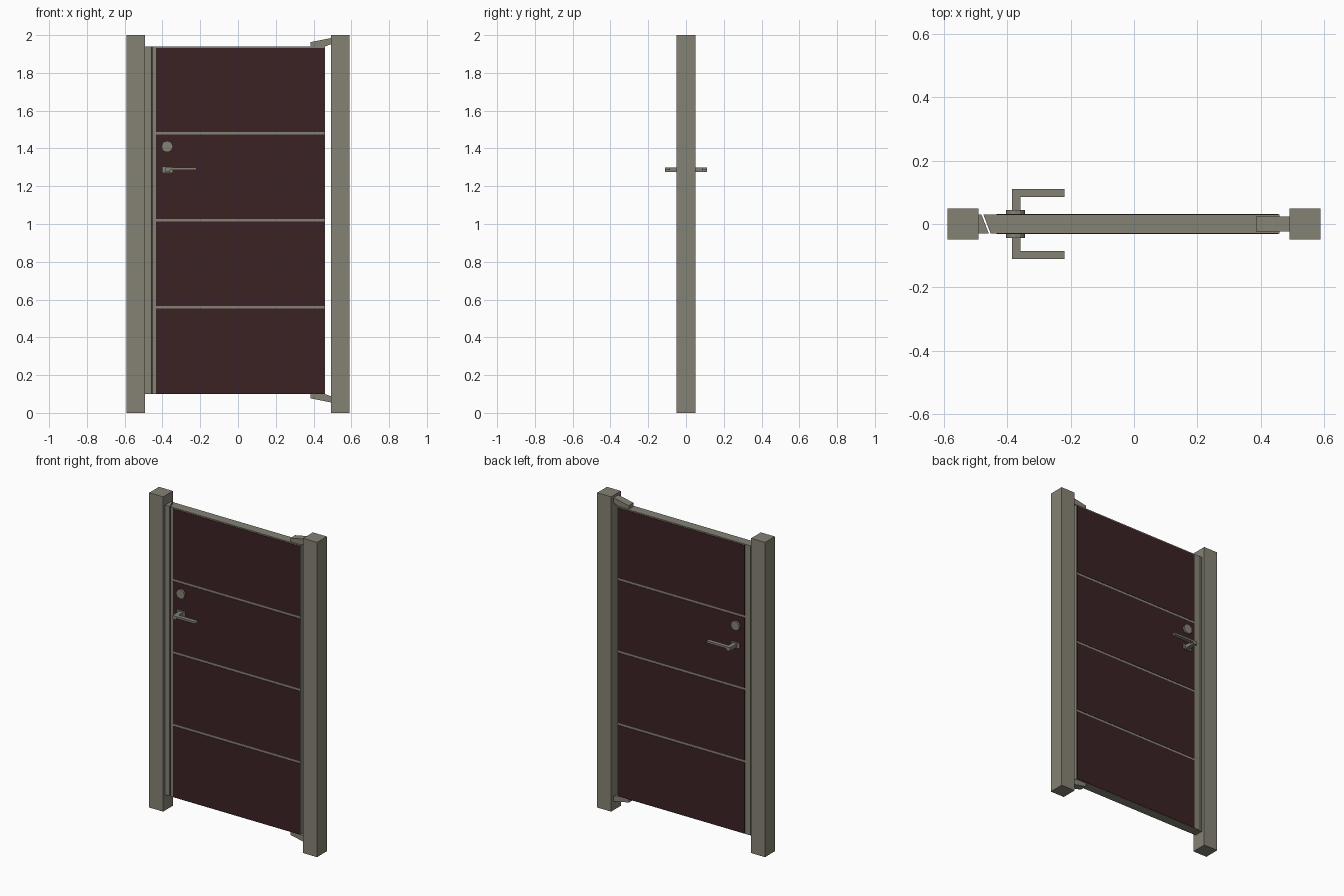
import bpy
import math

cube = bpy.data.objects.get("Cube")
if cube:
    bpy.data.objects.remove(cube, do_unlink=True)


def material(name, rgb):
    m = bpy.data.materials.new(name)
    m.use_nodes = True
    m.diffuse_color = (*rgb, 1)
    m.node_tree.nodes["Principled BSDF"].inputs["Base Color"].default_value = (*rgb, 1)
    return m


GREY = material("warm_grey_metal", (0.235, 0.225, 0.178))
BROWN = material("dark_brown_panel", (0.044, 0.016, 0.017))


def prism(name, outline, lo, hi, axis, mat):
    """Extrude an outline along axis 'z' (x, y points) or 'y' (x, z points)."""
    def place(p, h):
        return (p[0], p[1], h) if axis == "z" else (p[0], h, p[1])
    n = len(outline)
    verts = [place(p, h) for h in (lo, hi) for p in outline]
    faces = [tuple(range(n))[::-1], tuple(range(n, 2 * n))]
    faces += [(i, (i + 1) % n, (i + 1) % n + n, i + n) for i in range(n)]
    if axis == "y":
        faces = [f[::-1] for f in faces]
    mesh = bpy.data.meshes.new(name)
    mesh.from_pydata(verts, [], faces)
    mesh.materials.append(mat)
    obj = bpy.data.objects.new(name, mesh)
    bpy.context.collection.objects.link(obj)
    return obj


def box(name, x, y, z, mat=GREY):
    outline = [(x[0], y[0]), (x[1], y[0]), (x[1], y[1]), (x[0], y[1])]
    return prism(name, outline, z[0], z[1], "z", mat)


BOTTOM, TOP = 0.10, 1.94
HALF = 0.03

# Posts
box("right_post", (-0.59, -0.492), (-0.049, 0.049), (0, 2))
box("left_post", (0.492, 0.59), (-0.049, 0.049), (0, 2))

# Slanted jamb strip and the door leaf with its matching slanted edge
prism("jamb_strip", [(-0.492, -HALF), (-0.459, -HALF), (-0.482, HALF), (-0.492, HALF)],
      BOTTOM, TOP, "z", GREY)
prism("door_leaf", [(-0.453, -HALF), (0.46, -HALF), (0.46, HALF), (-0.476, HALF)],
      BOTTOM, TOP, "z", GREY)

# Four brown boards on each face, with grey strips showing between them
pitch = (TOP - BOTTOM) / 4
for face, side in (("front", -1), ("back", 1)):
    y = sorted((side * (HALF - 0.001), side * (HALF + 0.002)))
    for i in range(4):
        low = BOTTOM + i * pitch + (0.007 if i else 0.001)
        high = BOTTOM + (i + 1) * pitch - 0.007
        box(f"{face}_board_{i + 1}", (-0.434, 0.457), y, (low, high), BROWN)

# Tapered hinge arms, the lower one mirrored from the upper
arm = [(0.385, 1.94), (0.46, 1.94), (0.495, 1.953), (0.495, 1.985), (0.385, 1.963)]
prism("upper_hinge_arm", arm, -0.024, 0.024, "y", GREY)
prism("lower_hinge_arm", [(x, BOTTOM + TOP - z) for x, z in arm][::-1],
      -0.024, 0.024, "y", GREY)

# Lock discs and lever handles on both faces
disc = [(-0.375 + 0.03 * math.cos(a), 1.41 + 0.03 * math.sin(a))
        for a in (math.tau * i / 12 for i in range(12))]
for face, side in (("front", -1), ("back", 1)):
    def out(near, far):
        return sorted((side * near, side * far))
    prism(f"{face}_lock_disc", disc, *out(HALF, 0.044), "y", GREY)
    box(f"{face}_handle_plate", (-0.403, -0.345), out(HALF, 0.040), (1.27, 1.304))
    box(f"{face}_handle_stem", (-0.385, -0.359), out(0.038, 0.11), (1.276, 1.299))
    box(f"{face}_handle_lever", (-0.385, -0.22), out(0.085, 0.11), (1.287, 1.299))
